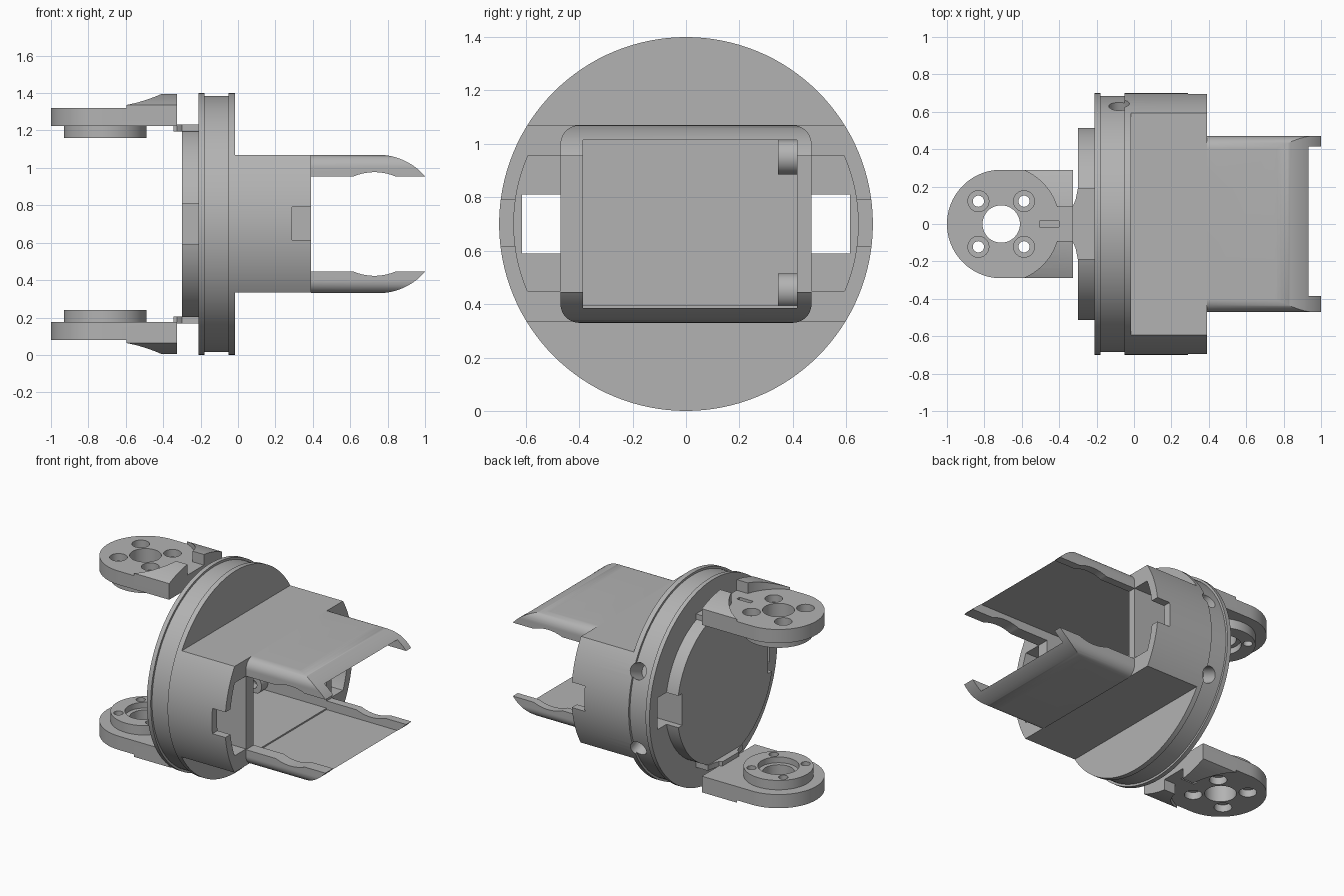
import bpy, bmesh, math
from mathutils import Vector, Matrix

if "Cube" in bpy.data.objects:
    bpy.data.objects.remove(bpy.data.objects["Cube"])

GREY = (0.45, 0.45, 0.45, 1)
mat = bpy.data.materials.new("plain grey")
mat.use_nodes = True
mat.diffuse_color = GREY
mat.node_tree.nodes["Principled BSDF"].inputs["Base Color"].default_value = GREY

MID = 0.7  # height of the main axis


def prism(name, pts, axis, a, b):
    """Extrude a 2D outline along an axis from a to b."""
    place = {"x": lambda p, t: (t, p[0], p[1]),
             "y": lambda p, t: (p[0], t, p[1]),
             "z": lambda p, t: (p[0], p[1], t)}[axis]
    bm = bmesh.new()
    lo = [bm.verts.new(place(p, a)) for p in pts]
    hi = [bm.verts.new(place(p, b)) for p in pts]
    bm.faces.new(lo)
    bm.faces.new(hi[::-1])
    n = len(pts)
    for i in range(n):
        j = (i + 1) % n
        bm.faces.new((lo[i], hi[i], hi[j], lo[j]))
    bmesh.ops.recalc_face_normals(bm, faces=bm.faces[:])
    me = bpy.data.meshes.new(name)
    bm.to_mesh(me)
    bm.free()
    me.materials.append(mat)
    ob = bpy.data.objects.new(name, me)
    bpy.context.collection.objects.link(ob)
    return ob


def arc(cx, cy, r, start, end, n):
    """Points on an arc, angles in degrees."""
    return [(cx + r * math.cos(math.radians(start + (end - start) * i / n)),
             cy + r * math.sin(math.radians(start + (end - start) * i / n)))
            for i in range(n + 1)]


def cyl(name, axis, c, r, a, b, n=96):
    return prism(name, arc(*c, r, 0, 360, n)[:-1], axis, a, b)


def box(x0, x1, y0, y1, z0, z1, name="cutter"):
    return prism(name, [(x0, y0), (x1, y0), (x1, y1), (x0, y1)], "z", z0, z1)


def combine(target, op, *tools):
    """Boolean each tool into the target and remove the tool."""
    for tool in tools:
        mod = target.modifiers.new("bool", "BOOLEAN")
        mod.operation, mod.solver, mod.object = op, "EXACT", tool
        bpy.context.view_layer.update()
        dg = bpy.context.evaluated_depsgraph_get()
        me = bpy.data.meshes.new_from_object(target.evaluated_get(dg))
        target.modifiers.clear()
        target.data = me
        bpy.data.objects.remove(tool)
    return target


def mirrored(ob, name):
    """Copy a part to the other side of the main axis."""
    me = ob.data.copy()
    me.transform(Matrix.Translation((0, 0, 2 * MID)) @ Matrix.Scale(-1, 4, (0, 0, 1)))
    me.flip_normals()
    new = bpy.data.objects.new(name, me)
    bpy.context.collection.objects.link(new)
    return new


# Main body: grooved round flange, back disc and front housing
AXIS = (0, MID)
housing = cyl("housing", "x", AXIS, 0.7, -0.05, 0.39, 128)
combine(housing, "UNION",
        cyl("groove", "x", AXIS, 0.685, -0.19, -0.04, 128),
        cyl("rim", "x", AXIS, 0.7, -0.21, -0.18, 128),
        cyl("disc", "x", AXIS, 0.525, -0.3, -0.2, 128))
combine(housing, "DIFFERENCE",
        box(-0.015, 0.5, -1, 1, 1.07, 1.6),
        box(-0.015, 0.5, -1, 1, -0.2, 0.335),
        box(-0.19, 0.5, -0.385, 0.415, 0.395, 1.015))

# Side pockets, through slots and edge notches
for s in (-1, 1):
    def side(x0, x1, y0, y1, z0, z1):
        return box(x0, x1, min(s * y0, s * y1), max(s * y0, s * y1), z0, z1)
    pocket = cyl("pocket", "x", AXIS, 0.645, 0.0, 0.5, 128)
    combine(pocket, "INTERSECT", side(-0.1, 0.6, 0.47, 0.8, 0.45, 0.955))
    combine(housing, "DIFFERENCE", pocket,
            side(-0.4, 0.5, 0.47, 0.615, 0.59, 0.81),
            side(0.29, 0.5, 0.6, 0.8, 0.615, 0.79))

# Radial holes in the groove
for deg in (-23, 23):
    hole = cyl("radial_hole", "z", (0, 0), 0.055, 0.56, 0.8, 32)
    hole.data.transform(Matrix.Translation((-0.08, 0, MID))
                        @ Matrix.Rotation(math.radians(deg - 90), 4, "X"))
    combine(housing, "DIFFERENCE", hole)

# Screw bosses inside the cavity
upper_boss = cyl("upper_boss", "y", (-0.125, 0.95), 0.065, 0.345, 0.415, 40)
combine(upper_boss, "UNION", box(-0.19, -0.125, 0.345, 0.415, 0.885, 1.015))
combine(upper_boss, "DIFFERENCE", cyl("bore", "y", (-0.125, 0.95), 0.028, 0.3, 0.4, 24))
lower_boss = mirrored(upper_boss, "lower_boss")

# Sleeves: rounded tube trimmed by a side outline with scallop and curved end
R = 0.329
outline = [(0.39, 0.955)]
outline += arc(0.73, 0.955 - 0.264, 0.286, 112.6, 67.4, 16)
outline += arc(0.75, 1.07 - R, R, 40.5, 90, 20)
outline += [(0.39, 1.07)]
upper_sleeve = prism("upper_sleeve", outline, "y", -0.6, 0.6)
rr = 0.07
tube_outline = []
for cy, cz, start in ((0.4, 1.0, 0), (-0.4, 1.0, 90), (-0.4, 0.405, 180), (0.4, 0.405, 270)):
    tube_outline += arc(cy, cz, rr, start, start + 90, 12)
combine(upper_sleeve, "INTERSECT", prism("tube", tube_outline, "x", 0.3, 1.1))
combine(upper_sleeve, "DIFFERENCE", box(0.3, 1.1, -0.385, 0.415, 0.395, 1.015))
lower_sleeve = mirrored(upper_sleeve, "lower_sleeve")

# Hinge lug: rounded plate, shoulder following the flange, hub and holes
PIN = (-0.71, 0)
plate_outline = arc(*PIN, 0.29, 90, 270, 48) + [(-0.325, -0.29), (-0.325, 0.29)]
upper_lug = prism("upper_lug", plate_outline, "z", 1.225, 1.32)
shoulder = box(-0.63, -0.325, -0.29, 0.29, 1.26, 1.5, "shoulder")
combine(shoulder, "INTERSECT", cyl("round", "x", AXIS, 0.7, -1, 0, 128))
combine(shoulder, "DIFFERENCE",
        cyl("clearance", "z", PIN, 0.312, 1.2, 1.6),
        box(-0.45, -0.2, -0.09, 0.09, 1.2, 1.6))
combine(upper_lug, "UNION", shoulder,
        cyl("hub", "z", PIN, 0.22, 1.16, 1.26, 64))
combine(upper_lug, "DIFFERENCE",
        cyl("bore", "z", PIN, 0.1, 1, 1.5, 48),
        cyl("counterbore", "z", PIN, 0.13, 1, 1.2, 48),
        box(-0.505, -0.4, -0.015, 0.015, 1.28, 1.5))
for sx in (-1, 1):
    for sy in (-1, 1):
        c = (PIN[0] + sx * 0.122, sy * 0.122)
        combine(upper_lug, "DIFFERENCE",
                cyl("screw_hole", "z", c, 0.03, 1, 1.5, 24),
                cyl("screw_head", "z", c, 0.056, 1.27, 1.5, 32))
lower_lug = mirrored(upper_lug, "lower_lug")

# Flared necks joining the lugs to the back disc
half = [(-0.345, 0.09), (-0.325, 0.1), (-0.312, 0.13), (-0.3, 0.19), (-0.205, 0.19)]
upper_neck = prism("upper_neck", half + [(x, -y) for x, y in half[::-1]], "z", 1.195, 1.232)
lower_neck = mirrored(upper_neck, "lower_neck")

# Smooth shading with sharp edges kept
bpy.ops.object.select_all(action="DESELECT")
for ob in (housing, upper_boss, lower_boss, upper_sleeve, lower_sleeve,
           upper_lug, lower_lug, upper_neck, lower_neck):
    ob.select_set(True)
    bpy.context.view_layer.objects.active = ob
bpy.ops.object.shade_smooth_by_angle(angle=math.radians(30))
